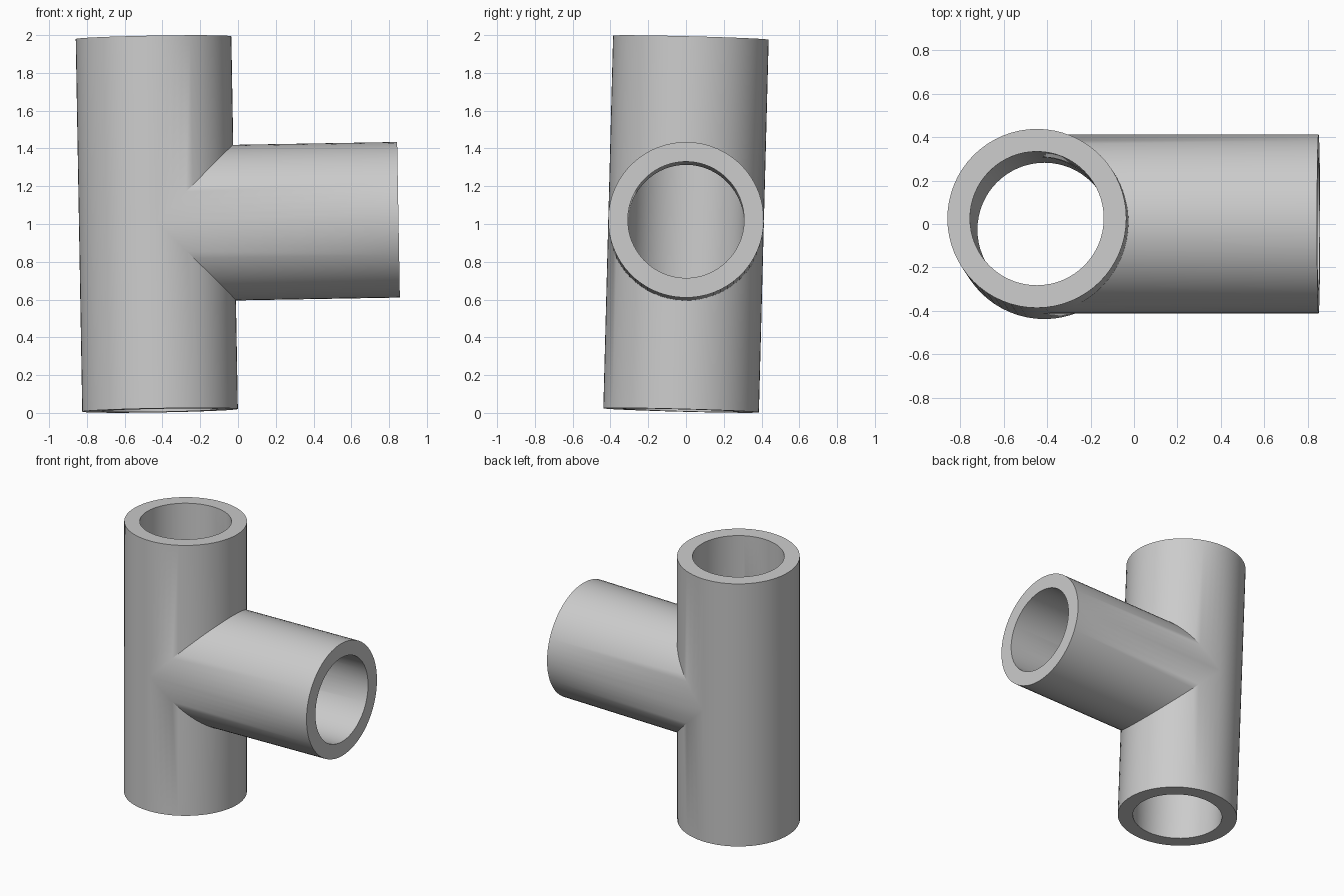
import bpy, bmesh
from math import sin, cos, pi, radians

cube = bpy.data.objects.get("Cube")
if cube:
    bpy.data.objects.remove(cube, do_unlink=True)

OUTER, BORE = 0.412, 0.308
HALF, REACH = 0.987, 1.28     # half height of the run, length of the branch
SIDES = 64

grey = bpy.data.materials.new("pipe grey")
grey.use_nodes = True
colour = (0.6, 0.6, 0.6, 1)
grey.diffuse_color = colour
grey.node_tree.nodes["Principled BSDF"].inputs["Base Color"].default_value = colour

bm = bmesh.new()


def quad(*points):
    bm.faces.new([bm.verts.new(p) for p in points])


def column(radius, step):
    """Rim and seam points of one lengthwise line on the wall."""
    a = -pi / 2 + 2 * pi * step / SIDES
    x, y = radius * cos(a), radius * sin(a)
    seam = max(0, x)
    pts = {}
    for s in (1, -1):
        pts["run", s] = (x, y, s * HALF)
        pts["seam", s] = (x, y, s * seam)
        pts["branch", s] = (REACH, y, s * seam)
    return pts


for i in range(SIDES):
    front = i < SIDES // 2
    o1, o2 = column(OUTER, i), column(OUTER, i + 1)
    b1, b2 = column(BORE, i), column(BORE, i + 1)
    for s in (1, -1):
        # Walls of the run, and of the branch mitred into its front half
        for end in ("run", "branch") if front else ("run",):
            for p, q in ((o1, o2), (b1, b2)):
                quad(p["seam", s], q["seam", s], q[end, s], p[end, s])
            # Flat ring at the open end
            quad(o1[end, s], o2[end, s], b2[end, s], b1[end, s])

bmesh.ops.remove_doubles(bm, verts=bm.verts[:], dist=0.0001)
bmesh.ops.recalc_face_normals(bm, faces=bm.faces[:])
mesh = bpy.data.meshes.new("tee_pipe")
bm.to_mesh(mesh)
bm.free()
mesh.materials.append(grey)

# Place the slightly leaning pipe
pipe = bpy.data.objects.new("tee_pipe", mesh)
bpy.context.collection.objects.link(pipe)
pipe.location = (-0.43, 0, 1)
pipe.rotation_euler = (radians(-1.5), radians(-1), 0)

bpy.ops.object.select_all(action='DESELECT')
pipe.select_set(True)
bpy.context.view_layer.objects.active = pipe
bpy.ops.object.shade_smooth_by_angle(angle=radians(30))
